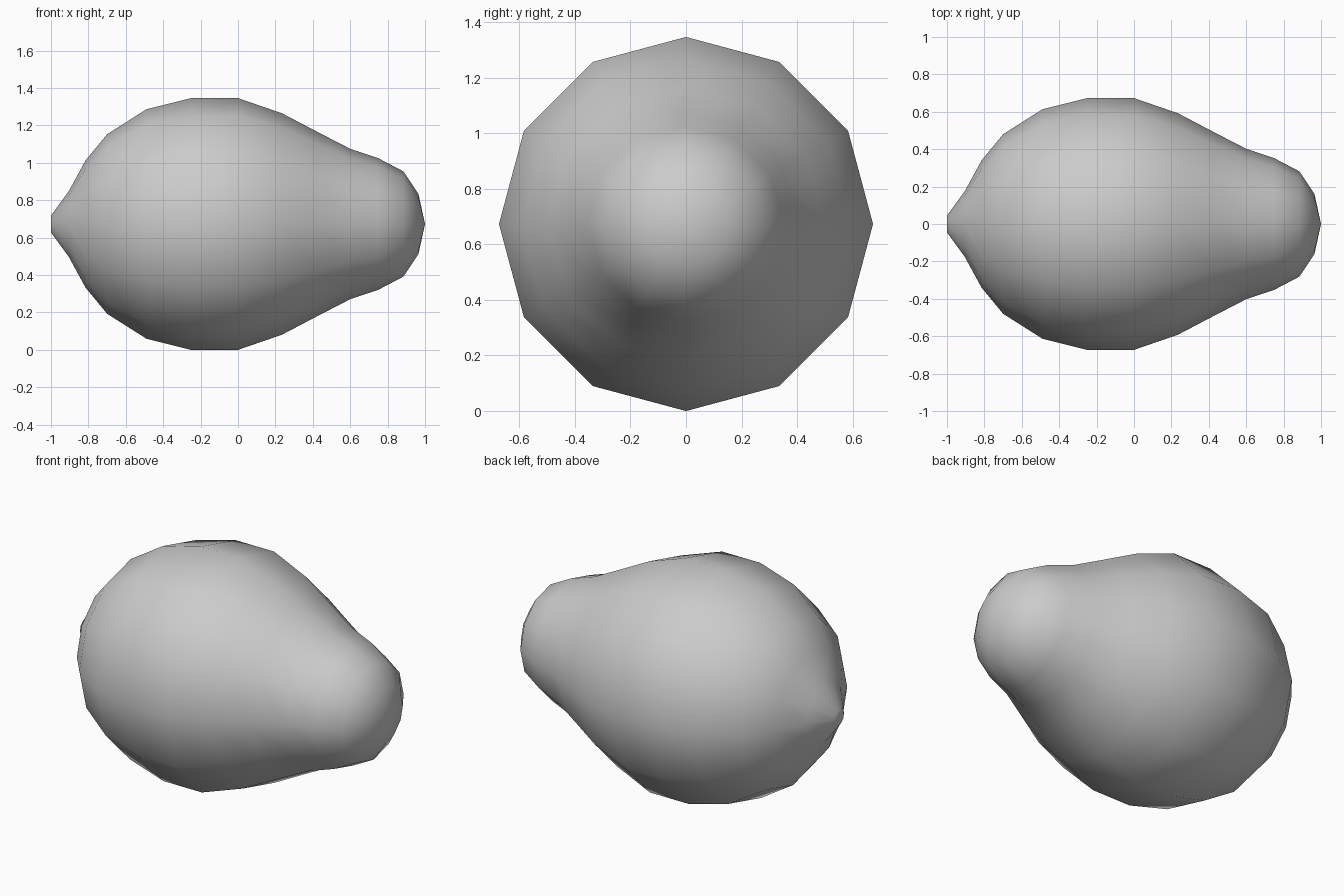
import bpy, bmesh, math

if "Cube" in bpy.data.objects:
    bpy.data.objects.remove(bpy.data.objects["Cube"])

SIDES = 12
CZ = 0.673

# pear-shaped profile: (x, radius), from the pinched end to the rounded tip
PROFILE = [(-1.0, 0.045), (-0.905, 0.175), (-0.815, 0.34), (-0.70, 0.48),
           (-0.49, 0.613), (-0.25, 0.673), (0.0, 0.673), (0.235, 0.592),
           (0.42, 0.495), (0.60, 0.402), (0.75, 0.352), (0.885, 0.281),
           (0.965, 0.16)]

bm = bmesh.new()

# rings around the x axis
rings = []
for x, r in PROFILE:
    angles = [2 * math.pi * i / SIDES for i in range(SIDES)]
    rings.append([bm.verts.new((x, r * math.cos(a), CZ + r * math.sin(a))) for a in angles])

# skin between rings
for a, b in zip(rings, rings[1:]):
    for i in range(SIDES):
        j = (i + 1) % SIDES
        bm.faces.new((a[i], a[j], b[j], b[i]))

# small flat end and rounded tip
bm.faces.new(rings[0])
tip = bm.verts.new((1.0, 0, CZ))
for i in range(SIDES):
    bm.faces.new((rings[-1][i], rings[-1][(i + 1) % SIDES], tip))

bmesh.ops.recalc_face_normals(bm, faces=bm.faces)
for f in bm.faces:
    f.smooth = True

mesh = bpy.data.meshes.new("fruit_body")
bm.to_mesh(mesh)
bm.free()
bpy.context.collection.objects.link(bpy.data.objects.new("fruit_body", mesh))
